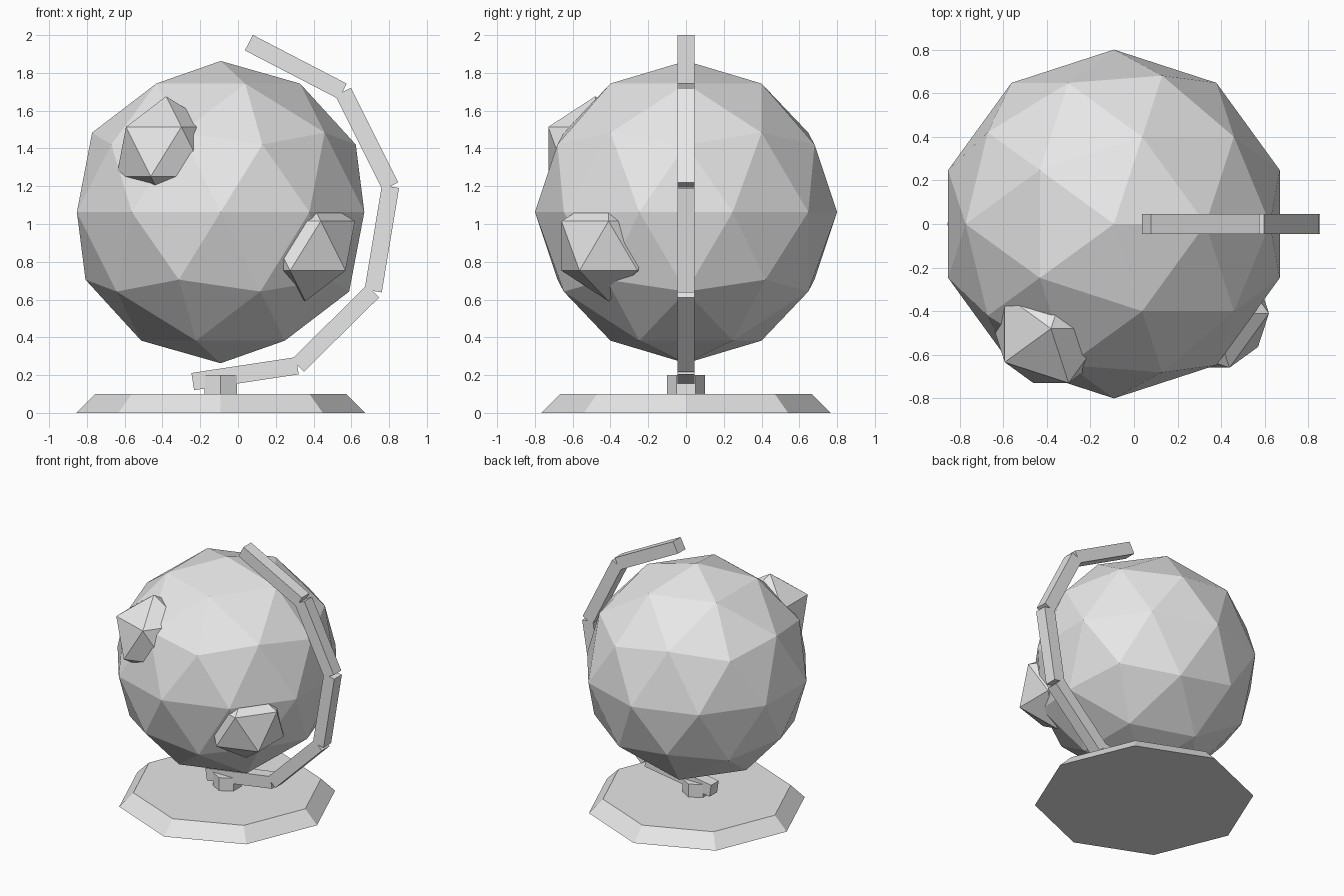
import bpy
from math import radians, cos, sin

cube = bpy.data.objects.get("Cube")
if cube:
    bpy.data.objects.remove(cube, do_unlink=True)

# Single material
GREY = (0.8, 0.8, 0.8, 1.0)
mat = bpy.data.materials.new("plain_grey")
mat.use_nodes = True
mat.diffuse_color = GREY
for node in mat.node_tree.nodes:
    if node.type == 'BSDF_PRINCIPLED':
        node.inputs["Base Color"].default_value = GREY


def finish(name):
    ob = bpy.context.object
    ob.name = name
    ob.data.name = name
    ob.data.materials.append(mat)
    return ob


def ball(name, loc, radius, level):
    bpy.ops.mesh.primitive_ico_sphere_add(subdivisions=level, radius=radius, location=loc)
    return finish(name)


CX, CZ = -0.092, 1.063   # axis of the stand, height of the globe centre

# Stand: tapered octagonal foot and a short hexagonal post
bpy.ops.mesh.primitive_cone_add(vertices=8, radius1=0.765, radius2=0.665, depth=0.1,
                                location=(CX, 0, 0.05))
finish("base")
bpy.ops.mesh.primitive_cylinder_add(vertices=6, radius=0.1, depth=0.1,
                                    location=(CX, 0, 0.15))
finish("post")

# Faceted globe with two raised land masses
ball("globe", (CX, 0, CZ), 0.8, 2)
ball("land_upper", (-0.381, -0.48, 1.383), 0.293, 1)
ball("land_lower", (0.357, -0.41, 0.884), 0.293, 1)

# Tilted meridian arm: five straight bars set around the globe
ARM_RADIUS, ARM_THICK, ARM_LENGTH = 0.865, 0.092, 0.56
for i in range(5):
    a = radians(62.6 - 36 * i)
    bpy.ops.mesh.primitive_cube_add(
        size=1,
        location=(CX + ARM_RADIUS * cos(a), 0, CZ + ARM_RADIUS * sin(a)),
        rotation=(0, -a, 0))
    bar = finish(f"arm_bar_{i + 1}")
    bar.scale = (ARM_THICK, ARM_THICK, ARM_LENGTH)
